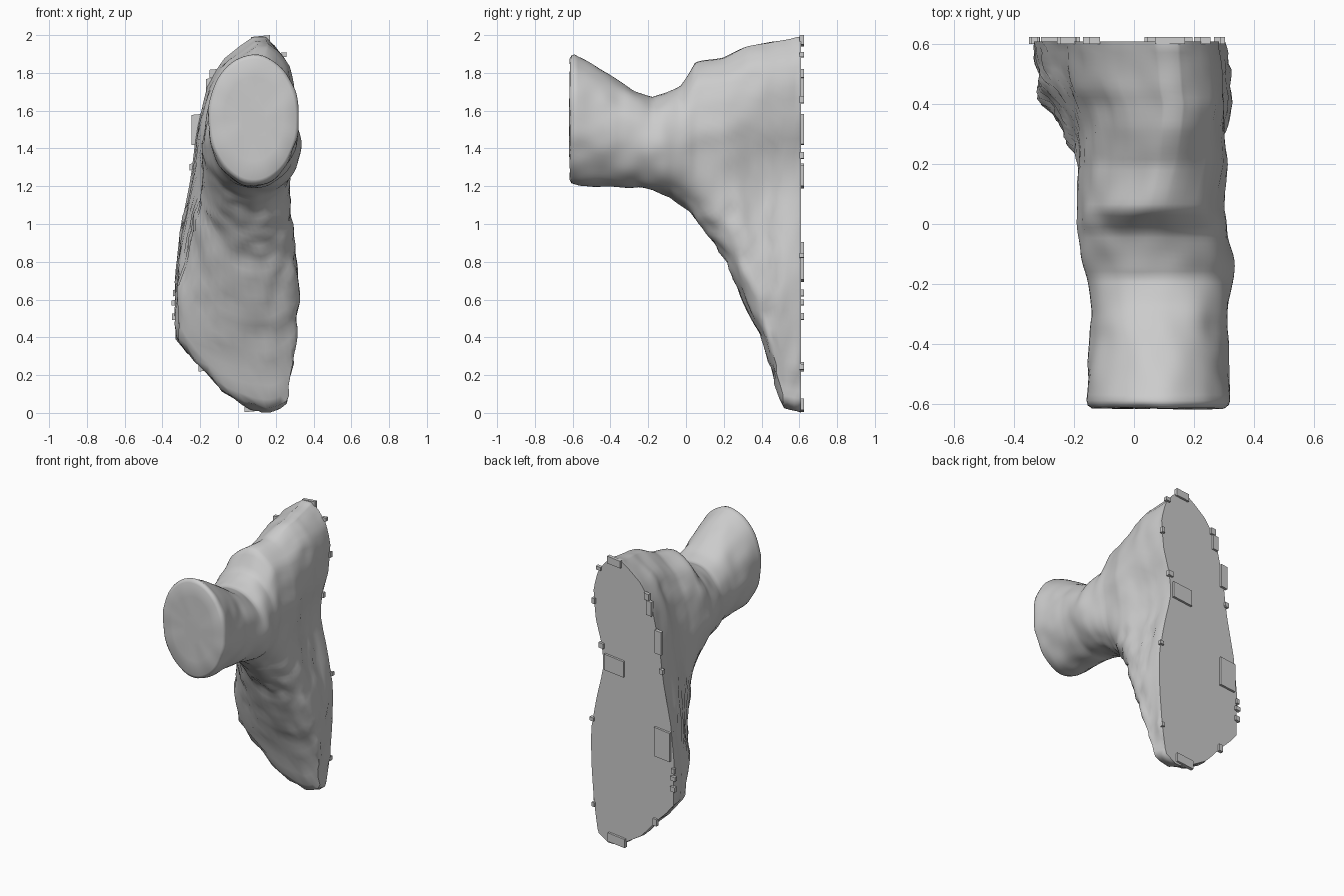
import bpy, bmesh, math, random
from mathutils import Vector, noise

if "Cube" in bpy.data.objects:
    bpy.data.objects.remove(bpy.data.objects["Cube"])

random.seed(4)


def interp(table, t):
    """Linear lookup in a list of (key, value) pairs."""
    if t <= table[0][0]:
        return table[0][1]
    for (a, va), (b, vb) in zip(table, table[1:]):
        if t <= b:
            return va + (vb - va) * (t - a) / (b - a)
    return table[-1][1]


# Side profile (y -> z) and plan profile (y -> x)
TOP = [(-.61, 1.91), (-.4, 1.79), (-.27, 1.71), (-.18, 1.67), (-.03, 1.73), (.05, 1.855),
       (.2, 1.88), (.32, 1.94), (.45, 1.965), (.61, 1.99)]
BOTTOM = [(-.61, 1.22), (-.56, 1.2), (-.25, 1.195), (-.08, 1.14), (0, 1.08), (.1, .96),
          (.2, .83), (.3, .6), (.4, .39), (.46, .22), (.51, .02), (.61, 0)]
LEFT = [(-.61, -.16), (-.3, -.14), (-.1, -.175), (0, -.21), (.2, -.24), (.32, -.27),
        (.45, -.325), (.61, -.34)]
RIGHT = [(-.61, .325), (-.35, .31), (-.13, .335), (.05, .31), (.2, .34), (.45, .335), (.61, .32)]

# Outline of the flat back (z -> x on each side), with a waist below the arm
BACK_L = [(0, .13), (.05, .02), (.12, -.09), (.25, -.2), (.38, -.33), (.7, -.335), (.95, -.31),
          (1.25, -.25), (1.5, -.22), (1.75, -.16), (1.88, -.08), (1.96, .02), (2, .08)]
BACK_R = [(0, .17), (.05, .25), (.25, .28), (.5, .3), (.75, .305), (1, .26), (1.2, .21),
          (1.35, .215), (1.55, .27), (1.75, .285), (1.88, .25), (1.96, .19), (2, .14)]
COUNT = 72


def section(y, scale=1.0):
    """Cross-section: an ellipse on the arm blending to the back outline."""
    z0, z1 = interp(BOTTOM, y), interp(TOP, y)
    x0, x1 = interp(LEFT, y), interp(RIGHT, y)
    t = min(1, max(0, (y + .1) / .5))
    r = min(.4, max(.001, .4 * (.61 - y) / .3))
    pts = []
    for i in range(COUNT):
        a = 2 * math.pi * (i + .5) / COUNT
        h = (1 - math.cos(a)) / 2
        z = z0 + h * (z1 - z0)
        left_side = a >= math.pi
        back = interp(BACK_L if left_side else BACK_R, z + (2 - z1) * h)
        # Round the skirt's front edge, more on the left
        d = 1 - min(1, (z - z0) / (r if left_side else r * .6))
        mid = .1 if z > .4 else .1 + (.4 - z) * .12
        back = mid + (back - mid) * math.sqrt(max(0, 1 - d * d))
        u = math.sin(a) * (1 - t) + (back + .01) / .33 * t
        cx, cz = (x0 + x1) / 2, (z0 + z1) / 2
        pts.append(Vector((cx + u * (x1 - x0) / 2 * scale, y, cz + (z - cz) * scale)))
    return pts


def finish(bm, name):
    bmesh.ops.recalc_face_normals(bm, faces=bm.faces)
    me = bpy.data.meshes.new(name)
    bm.to_mesh(me)
    bm.free()
    ob = bpy.data.objects.new(name, me)
    bpy.context.collection.objects.link(ob)
    return ob


# Bracket body: lofted arm, flared skirt and flat back
bm = bmesh.new()
steps = [-.59 + 1.2 * i / 64 for i in range(65)]
caps = [(.3, -.028), (.65, -.027), (.93, -.025), (.985, -.015)]
rings = []
for y, s, shift in [(-.59, s, d) for s, d in caps] + [(y, 1, 0) for y in steps]:
    rings.append([bm.verts.new(p + Vector((0, shift, 0))) for p in section(y, s)])
for a, b in zip(rings, rings[1:]):
    for i in range(COUNT):
        j = (i + 1) % COUNT
        bm.faces.new((a[i], a[j], b[j], b[i]))
bm.faces.new(rings[0])
bm.faces.new(rings[-1])
bmesh.ops.recalc_face_normals(bm, faces=bm.faces)
bm.normal_update()

# Weathered lumps, finer and stronger on the skirt
moves = []
for ring in rings[:-1]:
    for v in ring:
        skirt = min(1, max(0, (1.25 - v.co.z) / .2))
        n = .01 * noise.noise(v.co * 9) + .018 * skirt * noise.noise(v.co * 13)
        moves.append((v, v.normal * n))
for v, d in moves:
    v.co += Vector((d.x, d.y * .7, d.z))
    v.co.z = max(v.co.z, 0)
    v.co.y = min(v.co.y, .61)
body = finish(bm, "bracket_body")
bpy.context.view_layer.objects.active = body
body.select_set(True)
bpy.ops.object.shade_smooth_by_angle(angle=math.radians(50))

# Thin chips stuck on the back and around its rim
chips = [(.12, 1.25, .15, .11), (-.25, .8, .12, .2), (.1, .04, .13, .06), (-.22, 1.5, .05, .16),
         (-.15, 1.72, .04, .1), (.12, 1.97, .1, .05)]
for i in range(14):
    z = random.uniform(.08, 1.9)
    x = interp(random.choice((BACK_L, BACK_R)), z)
    chips.append((x, z, random.uniform(.02, .04), random.uniform(.02, .05)))
bm = bmesh.new()
for x, z, w, h in chips:
    made = bmesh.ops.create_cube(bm, size=1)["verts"]
    bmesh.ops.scale(bm, vec=(w, .024, h), verts=made)
    for v in made:
        v.co.z += v.co.x * .1
    bmesh.ops.translate(bm, vec=(x, .613, z), verts=made)
finish(bm, "back_chips")
